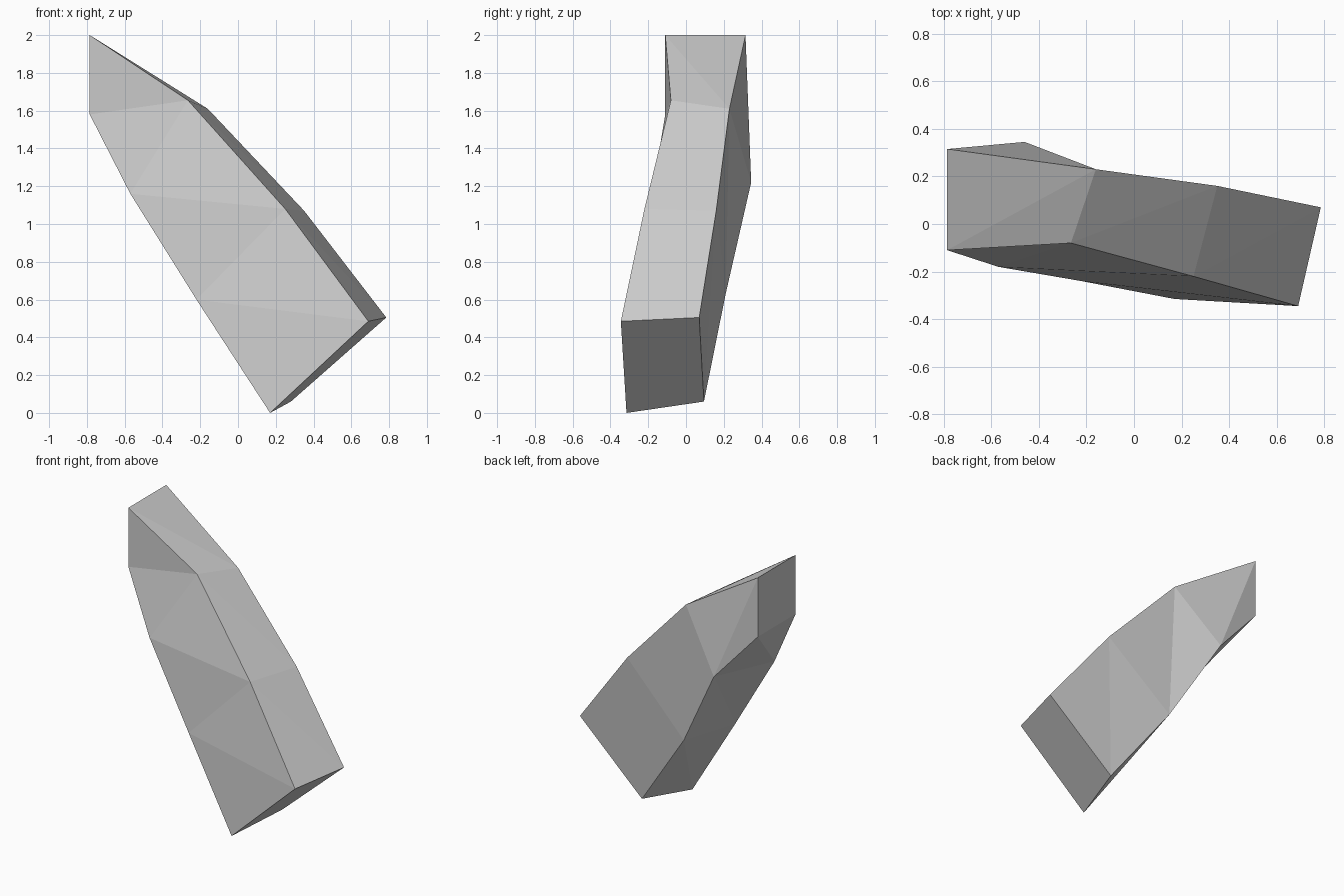
import bpy
import bmesh

cube = bpy.data.objects.get("Cube")
if cube:
    bpy.data.objects.remove(cube, do_unlink=True)

# One flat grey for the whole part
grey = bpy.data.materials.new("plain_grey")
grey.use_nodes = True
colour = (0.6, 0.6, 0.6, 1)
grey.diffuse_color = colour
grey.node_tree.nodes["Principled BSDF"].inputs["Base Color"].default_value = colour

# Four-cornered cross-sections from the foot to the cut tip:
# front lower, back lower, back upper, front upper
sections = [
    [(.17, -.315, 0), (.28, .095, .06), (.785, .07, .505), (.69, -.345, .485)],
    [(-.22, -.24, .6), (-.13, .21, .63), (.35, .16, 1.07), (.25, -.22, 1.08)],
    [(-.57, -.18, 1.16), (-.46, .345, 1.22), (-.16, .23, 1.61), (-.265, -.08, 1.655)],
    [(-.785, -.11, 1.58), (-.785, .315, 1.58), (-.785, .315, 2), (-.785, -.11, 2)],
]

bm = bmesh.new()
loops = [[bm.verts.new(p) for p in section] for section in sections]

# Sides: each twisted quad is split along its crease
for low, high in zip(loops, loops[1:]):
    for i in range(4):
        j = (i + 1) % 4
        if i == 3:
            # front: crease from the upper corner to the next lower corner
            bm.faces.new((low[i], low[j], high[j]))
            bm.faces.new((low[i], high[j], high[i]))
        else:
            bm.faces.new((low[i], low[j], high[j]))
            bm.faces.new((low[i], high[j], high[i]))

# End caps
bm.faces.new(loops[0][::-1])
bm.faces.new(loops[-1])
bmesh.ops.recalc_face_normals(bm, faces=bm.faces)

mesh = bpy.data.meshes.new("bent_block")
bm.to_mesh(mesh)
bm.free()
mesh.materials.append(grey)
block = bpy.data.objects.new("bent_block", mesh)
bpy.context.collection.objects.link(block)
